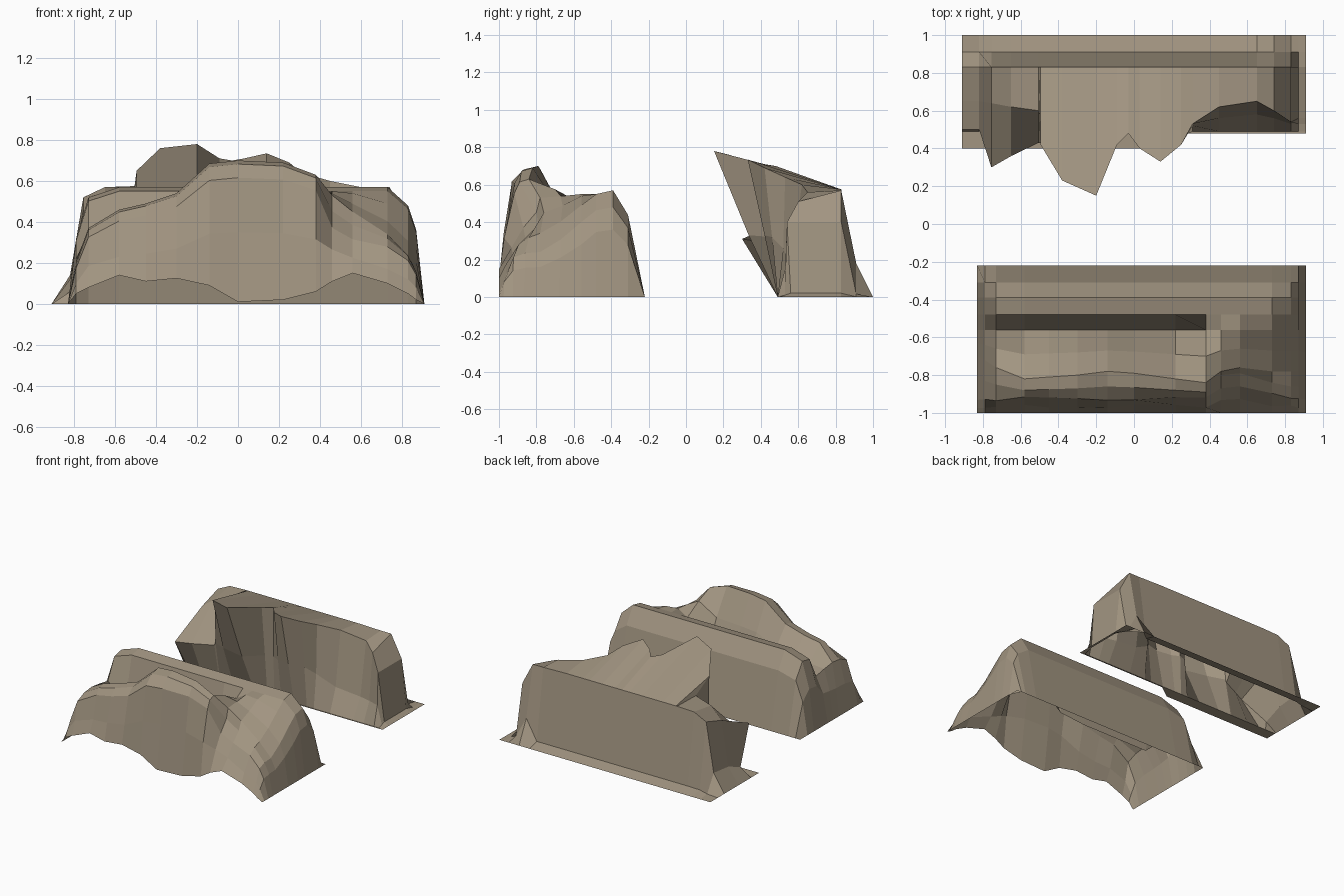
import bpy, bmesh, random

random.seed(4)
mat = bpy.data.materials.new("sandstone")
mat.diffuse_color = (0.36, 0.30, 0.22, 1)


def loft(name, sections):
    """Skin a list of (x, [(y, z), ...]) cross-sections into an open rock shell."""
    bm = bmesh.new()
    rows = [[bm.verts.new((x, y, z)) for y, z in pts] for x, pts in sections]
    for a, b in zip(rows, rows[1:]):
        for i in range(len(a) - 1):
            bm.faces.new((a[i], b[i], b[i + 1], a[i + 1]))
    bmesh.ops.recalc_face_normals(bm, faces=bm.faces)
    me = bpy.data.meshes.new(name)
    bm.to_mesh(me)
    bm.free()
    ob = bpy.data.objects.new(name, me)
    me.materials.append(mat)
    bpy.context.collection.objects.link(ob)
    return ob


def jit(a=0.012):
    return random.uniform(-a, a)


# Front ridge: x, ridge height, trough height, crest y, crest height, lip height, gully depth
front = [
    (-.83, 0, 0, -.70, 0, 0, 0),
    (-.79, .32, .22, -.72, .20, .05, 0),
    (-.73, .52, .34, -.76, .37, .08, 0),
    (-.58, .57, .20, -.82, .46, .14, 0),
    (-.45, .57, .20, -.81, .49, .11, 0),
    (-.30, .57, .20, -.80, .54, .125, 0),
    (-.14, .57, .20, -.78, .685, .09, 0),
    (.00, .57, .20, -.79, .70, .01, 0),
    (.22, .57, .22, -.82, .69, .02, 0),
    (.38, .57, .50, -.84, .63, .06, 0),
    (.46, .57, .55, -.78, .53, .11, .06),
    (.56, .57, .54, -.76, .45, .15, .06),
    (.73, .57, .49, -.78, .34, .10, .02),
    (.83, .48, .40, -.78, .24, .05, 0),
    (.87, .36, .28, -.78, .16, .02, 0),
    (.91, 0, 0, -.80, 0, 0, 0),
]
sections = []
for x, h, t, yc, zc, lip, g in front:
    sections.append((x, [
        (-.22, 0), (-.31, .77 * h), (-.39, h), (-.48, h * .965), (-.56, t),
        ((yc - .56) / 2, t * .42 + zc * .58), (yc, zc),
        (.5 * yc - .47 + g, (.975 - 2 * g) * zc),
        (-.925 + g + jit(), (.88 - 3 * g) * zc),
        (-.965 + g / 2 + jit(), max(.5 * zc, lip)), (-1, lip)]))
loft("front_rock_ridge", sections)

# Back ridge: x, ridge height, brow y, brow height, wall y, wall height
back = [
    (-.91, 0, .65, 0, .50, 0),
    (-.82, .14, .65, .12, .50, .06),
    (-.755, .52, .64, .46, .30, .31),
    (-.65, .57, .62, .54, .36, .30),
    (-.505, .575, .60, .57, .43, .30),
    (-.495, .575, .42, .65, .43, .32),
    (-.38, .575, .23, .76, .36, .34),
    (-.20, .575, .15, .78, .335, .33),
    (-.09, .575, .42, .71, .46, .32),
    (-.03, .575, .48, .70, .48, .32),
    (.03, .575, .40, .71, .45, .32),
    (.14, .575, .33, .735, .42, .33),
    (.25, .575, .42, .69, .46, .32),
    (.31, .575, .53, .64, .52, .26),
    (.45, .575, .62, .60, .56, .18),
    (.65, .57, .65, .56, .58, .15),
    (.74, .57, .60, .51, .56, .15),
    (.83, .40, .54, .40, .53, .15),
    (.87, .02, .56, .02, .53, .01),
    (.91, 0, .56, 0, .53, 0),
]
sections = []
for x, h, yb, zb, yw, zw in back:
    foot = .18 if x == .74 else .04 * h  # flat skirt, raised at the right corner
    sections.append((x, [
        (1, 0), (.91, foot), (.83, h), (yb, zb), (yw, zw),
        (.49, 0), (.40 if x < .05 else .48, 0)]))
loft("back_rock_ridge", sections)
